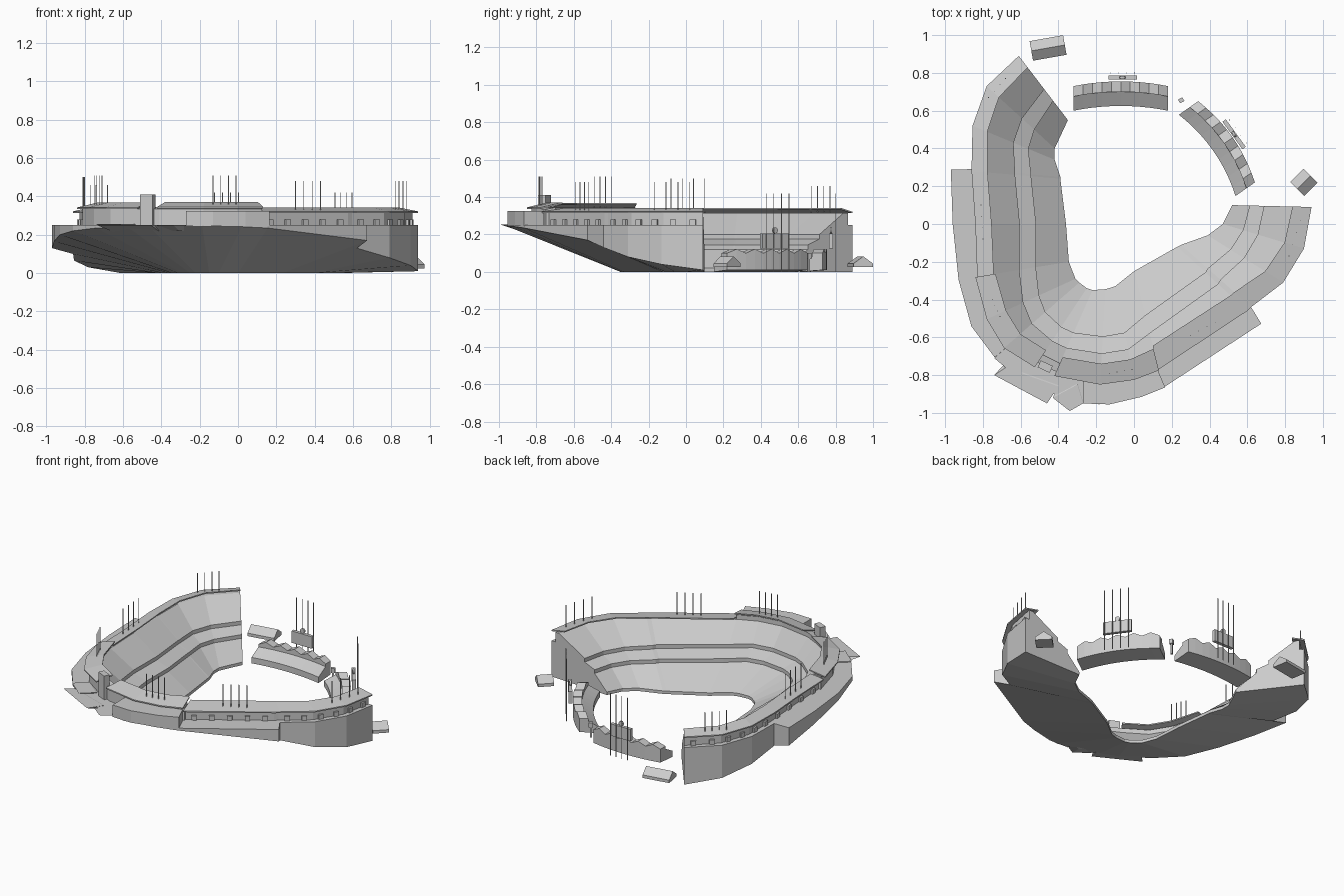
import bpy, math
from mathutils import Vector

if "Cube" in bpy.data.objects:
    bpy.data.objects.remove(bpy.data.objects["Cube"], do_unlink=True)

concrete = bpy.data.materials.new("concrete_grey")
concrete.use_nodes = True
COLOUR = (0.6, 0.6, 0.6, 1)
concrete.diffuse_color = COLOUR
concrete.node_tree.nodes["Principled BSDF"].inputs["Base Color"].default_value = COLOUR


def make(name, verts, faces):
    mesh = bpy.data.meshes.new(name)
    mesh.from_pydata([tuple(v) for v in verts], [], faces)
    mesh.materials.append(concrete)
    obj = bpy.data.objects.new(name, mesh)
    bpy.context.collection.objects.link(obj)
    return obj


def loft(name, sections):
    """Skin matching closed sections and cap both ends."""
    k = len(sections[0])
    verts = [p for section in sections for p in section]
    faces = [tuple(range(k)), tuple(range(len(verts) - 1, len(verts) - k - 1, -1))]
    for i in range(len(sections) - 1):
        for j in range(k):
            a, b = i * k + j, i * k + (j + 1) % k
            faces.append((b, a, a + k, b + k))
    return make(name, verts, faces)


def prism(name, outline, bottom, top, taper=1):
    """Upright block; taper pulls the bottom towards the field."""
    return loft(name, [[(x, y, top) for x, y in outline],
                       [(x * taper, y * taper, bottom) for x, y in outline]])


def box(name, x, y, bottom, top, length, depth, angle=0):
    c, s = math.cos(angle), math.sin(angle)
    corners = [(-1, -1), (1, -1), (1, 1), (-1, 1)]
    outline = [(x + (u * length * c - v * depth * s) / 2,
                y + (u * length * s + v * depth * c) / 2) for u, v in corners]
    return prism(name, outline, bottom, top)


def poles(name, start, end, count, bottom, top):
    a, b = Vector(start), Vector(end)
    for i in range(count):
        p = a.lerp(b, i / (count - 1))
        box(name, p.x, p.y, bottom, top, 0.004, 0.004)


# Bowl stations: field edge x y, rim x y, ledge width, wall foot height, first step
STATIONS = [
    (-.35, .55, -.61, .89, 0, 0, .3),
    (-.42, .40, -.78, .73, 0, .03, .3),
    (-.42, .34, -.855, .52, 0, .065, .32),
    (-.39, .25, -.86, .29, 0, .1, .33),
    (-.39, .24, -.86, .28, .11, .13, .33),
    (-.36, 0, -.84, 0, .12, .165, .33),
    (-.345, -.2, -.83, -.28, .1, .2, .36),
    (-.31, -.29, -.77, -.5, .1, .22, .42),
    (-.29, -.31, -.68, -.65, .08, .235, .46),
    (-.25, -.34, -.52, -.75, .1, .24, .5),
    (-.22, -.35, -.42, -.8, .1, .242, .5),
    (-.15, -.345, -.18, -.845, .11, .243, .5),
    (-.1, -.33, 0, -.82, .1, .242, .5),
    (0, -.25, .13, -.77, .1, .235, .45),
    (.23, -.12, .6, -.46, .1, .17, .4),
    (.25, -.11, .62, -.44, 0, .13, .38),
    (.39, -.06, .79, -.31, 0, .08, .3),
    (.47, 0, .9, -.13, 0, .04, .25),
    (.52, .1, .94, .09, 0, .01, .22)]


def across(station, fraction, z, extra=0):
    a, b = Vector(station[:2]), Vector(station[2:4])
    p = a.lerp(b, fraction) + (b - a).normalized() * extra
    return Vector((p.x, p.y, z))


# Seating bowl: three tiers, rear wall, ledge, outer wall and sloping underside
sections = []
for st in STATIONS:
    width, foot, step = st[4:]
    second = step + .18
    tiers = [(0, 0), (0, .02), (step, .12), (step, .145), (second, .175),
             (second, .2), (.86, .315), (.93, .315), (.93, .25)]
    sections.append([across(st, f, z) for f, z in tiers]
                    + [across(st, 1, .25, width), across(st, 1, foot, width)])
loft("seating_bowl", sections)


def roof(name, stations, inner, outer, z_inner, z_outer):
    t = .008
    loft(name, [[across(st, inner, z_inner), across(st, outer, z_outer),
                 across(st, outer, z_outer - t), across(st, inner, z_inner - t)]
                for st in stations])


# Main rim roof and the two raised canopies
roof("rim_roof_left_field", STATIONS[:7], .82, 1, .342, .322)
roof("rim_roof_right_field", STATIONS[13:], .76, 1, .342, .322)
roof("canopy_corner", STATIONS[6:10], .8, 1.02, .368, .342)
roof("canopy_home", STATIONS[10:14], .79, 1.01, .372, .345)
loft("press_level", [[across(st, f, z) for f, z in
                      ((.86, .25), (.86, .345), (.96, .335), (.96, .25))]
                     for st in STATIONS[6:14]])

# Tall entrance block behind home, flush with the ledge edge
prism("entrance_block", [(-.27, -.95), (-.13, -.955), (.04, -.915), (.165, -.865),
                         (.12, -.76), (0, -.79), (-.17, -.81), (-.27, -.8)], .245, .325)

# Vent boxes along the rear wall
for i in list(range(3)) + [4, 5] + list(range(13, 18)):
    a, b = STATIONS[i], STATIONS[i + 1]
    p0, p1 = across(a, .935, 0), across(b, .935, 0)
    run = p1 - p0
    count = round(run.length / .12)
    for k in range(count):
        p = p0.lerp(p1, (k + .5) / count)
        box("vent_box", p.x, p.y, .25, .28, .032, .02, math.atan2(run.y, run.x))

# Elevator tower and entrance gate decks
box("elevator_tower", -.47, -.755, .25, .41, .07, .04, math.radians(-25))
prism("gate_deck_corner", [(-.74, -.71), (-.62, -.81), (-.54, -.74), (-.66, -.64)], .215, .256, .88)
prism("gate_deck_front", [(-.74, -.80), (-.46, -.95), (-.4, -.86), (-.68, -.76)], .215, .252, .88)
prism("gate_deck_side", [(-.43, -.92), (-.34, -.99), (-.27, -.95), (-.3, -.85)], .22, .252, .9)

# Roof light masts
MASTS = [((-.77, .67), (-.68, .77), .46), ((-.81, .1), (-.8, -.08), .5),
         ((-.75, -.4), (-.71, -.49), .51), ((-.13, -.79), (-.01, -.77), .51),
         ((.3, -.59), (.43, -.52), .48), ((.82, -.17), (.88, .02), .48)]
for start, end, top in MASTS:
    poles("light_mast", start, end, 4, .3, top)


def bleacher(name, start, end, bulge, depth, panels):
    """Curved outfield stand with a pleated shade roof at the back."""
    a, b = Vector(start), Vector(end)
    run = b - a
    out = Vector((-run.y, run.x)).normalized()
    stand, pleats = [], []
    for i in range(panels + 1):
        t = i / panels
        base = a.lerp(b, t) + out * bulge * 4 * t * (1 - t)

        def at(back, z):
            p = base - out * back
            return (p.x, p.y, z)
        stand.append([at(depth, 0), at(depth, .04), at(.05, .085), at(0, .085), at(0, .01)])
        ridge = .122 if i % 2 else .1
        pleats.append([at(.055, ridge), at(0, ridge), at(0, .08), at(.055, .08)])
    loft(name, stand)
    loft(name + "_shade", pleats)


bleacher("centre_bleacher", (-.32, .73), (.18, .73), .025, .13, 10)
bleacher("right_bleacher", (.34, .65), (.64, .22), .04, .125, 10)


def scoreboard(name, x, y, length, angle):
    run = Vector((math.cos(angle), math.sin(angle)))
    back = Vector((-run.y, run.x)) * .025
    box(name, x, y, .125, .205, length, .022, angle)
    # Round clock on top
    ring = []
    for side in (-.006, .006):
        mid = Vector((x, y)) + back.normalized() * side
        ring.append([(mid.x + run.x * .016 * math.cos(k * math.pi / 6),
                      mid.y + run.y * .016 * math.cos(k * math.pi / 6),
                      .222 + .016 * math.sin(k * math.pi / 6)) for k in range(12)])
    loft(name + "_clock", ring)
    centre = Vector((x, y)) + back
    poles(name + "_mast", centre - run * length * .42, centre + run * length * .42, 4, 0, .42)


scoreboard("centre_scoreboard", -.06, .775, .15, 0)
scoreboard("right_scoreboard", .53, .475, .18, math.radians(-54))


def shed(name, x, y, length, depth, angle):
    """Small gabled building."""
    run = Vector((math.cos(angle), math.sin(angle)))
    side = Vector((-run.y, run.x))
    gable = [(-.5, .025), (.5, .025), (.5, .045), (0, .083), (-.5, .045)]
    ends = []
    for s in (-.5, .5):
        ends.append([(*(Vector((x, y)) + run * length * s + side * depth * v), z)
                     for v, z in gable])
    loft(name, ends)


shed("left_shed", -.455, .932, .18, .105, math.radians(10))
shed("right_shed", .9, .22, .1, .105, math.radians(45))
box("monument_post", .25, .655, 0, .07, .012, .012, .5)
box("monument_head", .25, .655, .07, .1, .026, .022, .5)
